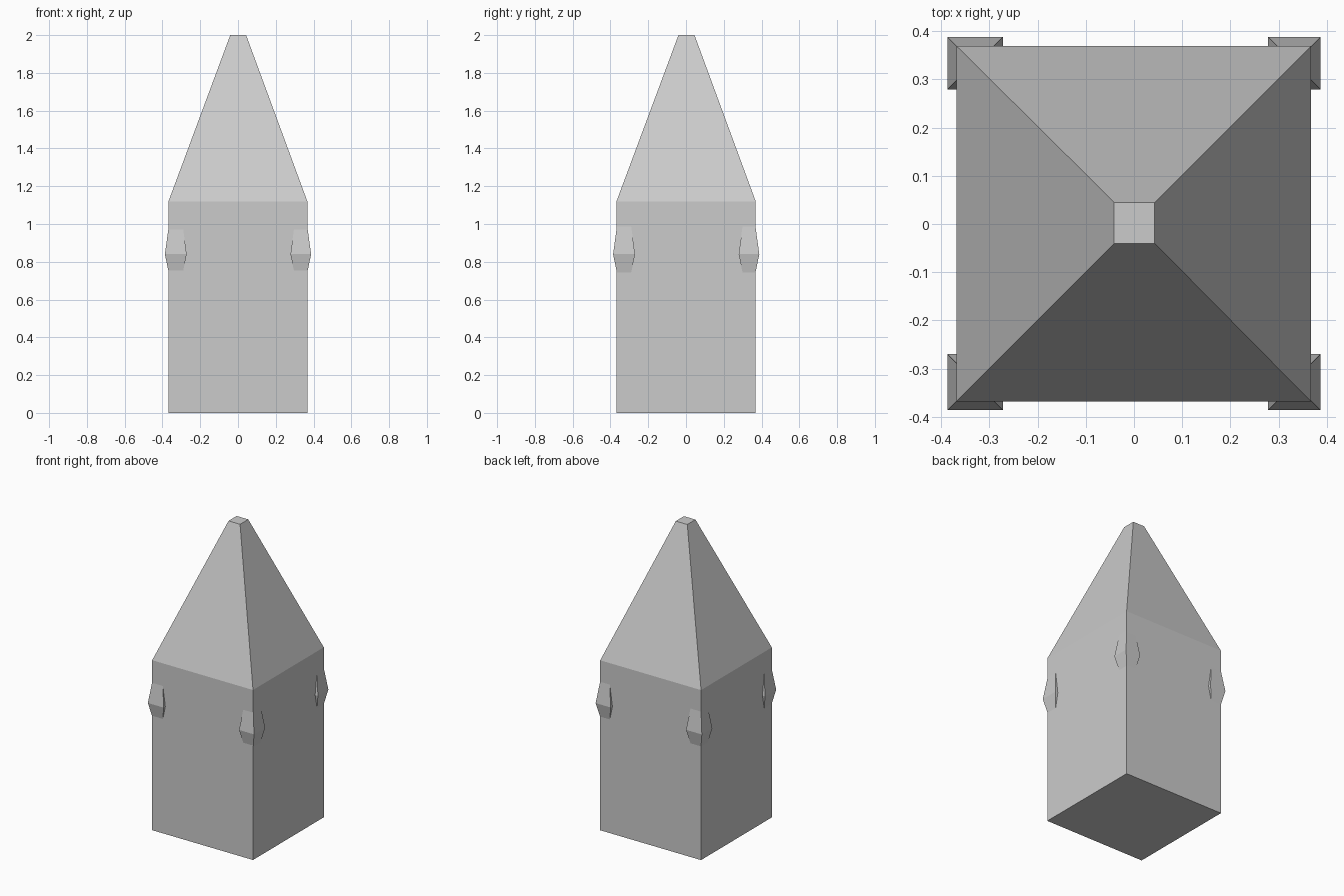
import bpy, bmesh

if "Cube" in bpy.data.objects:
    bpy.data.objects.remove(bpy.data.objects["Cube"])


def loft(name, rings):
    """Stack rectangular rings (x0, x1, y0, y1, z) into a closed solid."""
    bm = bmesh.new()
    loops = [[bm.verts.new(p) for p in ((a, c, z), (b, c, z), (b, d, z), (a, d, z))]
             for a, b, c, d, z in rings]
    for lo, hi in zip(loops, loops[1:]):
        for i in range(4):
            j = (i + 1) % 4
            bm.faces.new((lo[i], lo[j], hi[j], hi[i]))
    bm.faces.new(loops[0][::-1])
    bm.faces.new(loops[-1])
    bmesh.ops.recalc_face_normals(bm, faces=bm.faces)
    mesh = bpy.data.meshes.new(name)
    bm.to_mesh(mesh)
    bm.free()
    obj = bpy.data.objects.new(name, mesh)
    bpy.context.collection.objects.link(obj)
    return obj


# Square post with a tall pointed, blunt-tipped top
loft("pointed_post", [
    (-0.368, 0.367, -0.368, 0.369, 0.0),
    (-0.368, 0.367, -0.368, 0.369, 1.12),
    (-0.041, 0.043, -0.04, 0.045, 2.0),
])

# Tapered knob wrapped around each corner: (height, inset from widest ring)
profile = [(0.73, 0.023), (0.84, 0.0), (1.0, 0.022)]
x_spans = {"left": (-0.387, -0.272), "right": (0.278, 0.387)}
y_spans = {"front": (-0.386, -0.270), "back": (0.279, 0.388)}
for side, (x0, x1) in x_spans.items():
    for end, (y0, y1) in y_spans.items():
        loft(f"corner_knob_{end}_{side}",
             [(x0 + s, x1 - s, y0 + s, y1 - s, z) for z, s in profile])
